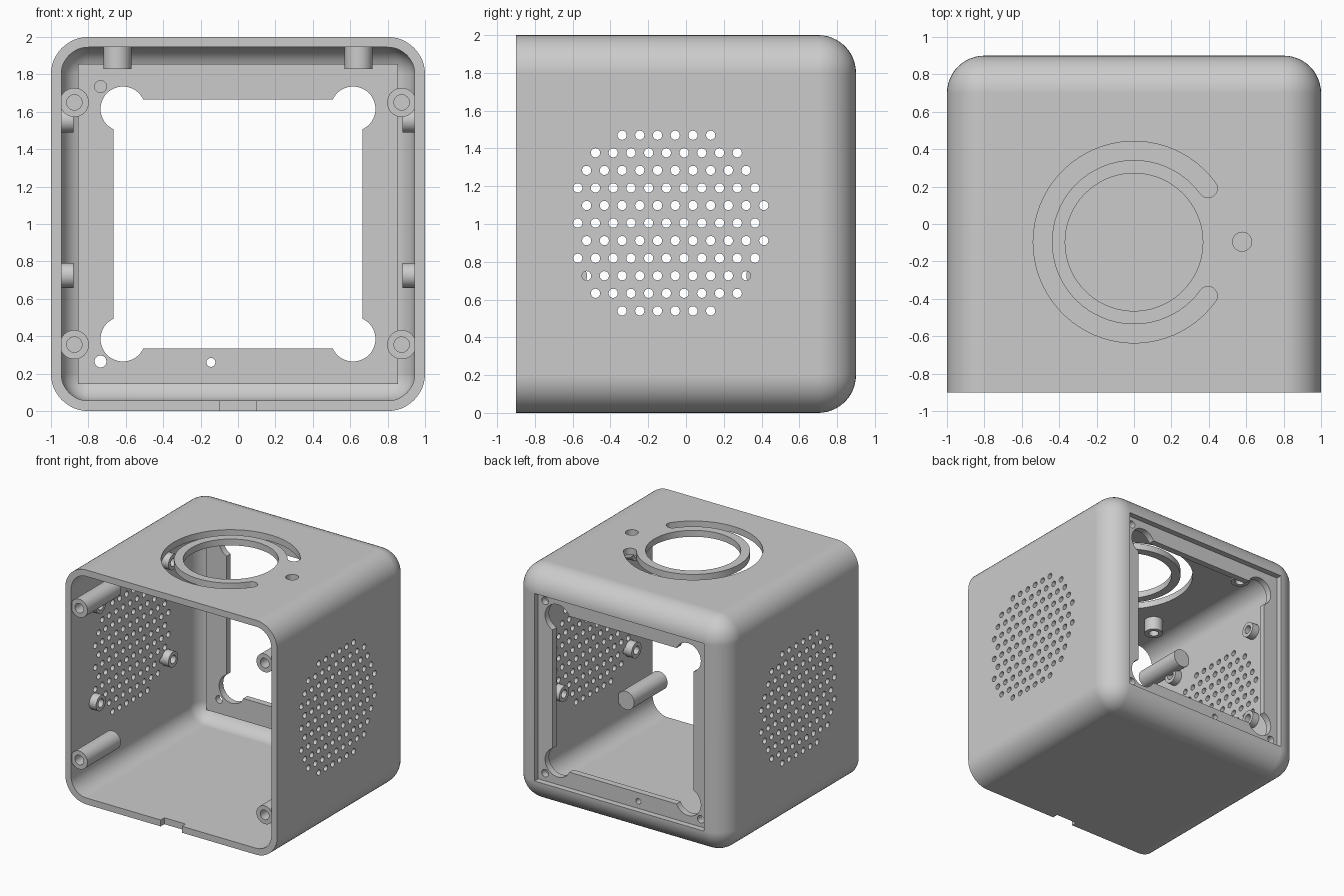
import bpy, bmesh, math
from mathutils import Matrix, Vector

old = bpy.data.objects.get("Cube")
if old:
    bpy.data.objects.remove(old, do_unlink=True)

grey = bpy.data.materials.new("light grey plastic")
grey.use_nodes = True
colour = (0.6, 0.6, 0.6, 1)
grey.diffuse_color = colour
grey.node_tree.nodes["Principled BSDF"].inputs["Base Color"].default_value = colour


def finish(bm, name):
    bmesh.ops.recalc_face_normals(bm, faces=bm.faces)
    mesh = bpy.data.meshes.new(name)
    bm.to_mesh(mesh)
    bm.free()
    mesh.materials.append(grey)
    obj = bpy.data.objects.new(name, mesh)
    bpy.context.collection.objects.link(obj)
    return obj


def smooth(obj):
    bpy.ops.object.select_all(action="DESELECT")
    obj.select_set(True)
    bpy.context.view_layer.objects.active = obj
    bpy.ops.object.shade_smooth_by_angle(angle=math.radians(35))


def box(name, low, high, bevel=0):
    """Box between two corners; a bevel rounds every edge away from the open front."""
    low, high = Vector(low), Vector(high)
    bm = bmesh.new()
    bmesh.ops.create_cube(bm, size=1)
    for v in bm.verts:
        v.co = (low + high) / 2 + v.co * (high - low)
    if bevel:
        edges = [e for e in bm.edges if max(v.co.y for v in e.verts) > 0]
        bmesh.ops.bevel(bm, geom=edges, offset=bevel, segments=12, profile=0.5, affect="EDGES")
    return finish(bm, name)


TURN = {"x": Matrix.Rotation(math.pi / 2, 4, "Y"),
        "y": Matrix.Rotation(math.pi / 2, 4, "X"),
        "z": Matrix.Identity(4)}


def rods(name, axis, spots, length):
    """Separate round rods in one mesh; each spot is (centre, radius, sides)."""
    bm = bmesh.new()
    for centre, radius, sides in spots:
        bmesh.ops.create_cone(bm, cap_ends=True, segments=sides, radius1=radius, radius2=radius,
                              depth=length, matrix=Matrix.Translation(centre) @ TURN[axis])
    return finish(bm, name)


def boss(name, tip, direction, radius, bore, length, depth):
    """Round boss starting at its tip, with a blind bore."""
    bm = bmesh.new()
    profile = [(0, depth), (bore, depth), (bore, 0), (radius, 0), (radius, length), (0, length)]
    verts = [bm.verts.new((r, 0, h)) for r, h in profile]
    edges = [bm.edges.new(pair) for pair in zip(verts, verts[1:])]
    bmesh.ops.spin(bm, geom=verts + edges, cent=(0, 0, 0), axis=(0, 0, 1),
                   angle=math.tau, steps=32, use_duplicate=False)
    bmesh.ops.remove_doubles(bm, verts=bm.verts, dist=0.0001)
    turn = Vector(direction).to_track_quat("Z", "Y").to_matrix().to_4x4()
    bmesh.ops.transform(bm, matrix=Matrix.Translation(tip) @ turn, verts=bm.verts)
    smooth(finish(bm, name))


def arc_slot(name, centre, radius, half, start, stop, low, high):
    """Curved slot with round ends, extruded upward."""
    def arc(c, r, a, b, n):
        return [(c[0] + r * math.cos(a + (b - a) * i / n),
                 c[1] + r * math.sin(a + (b - a) * i / n)) for i in range(n + 1)]

    def end(a):
        return centre[0] + radius * math.cos(a), centre[1] + radius * math.sin(a)

    outline = arc(centre, radius + half, start, stop, 56)
    outline += arc(end(stop), half, stop, stop + math.pi, 10)[1:-1]
    outline += arc(centre, radius - half, stop, start, 56)
    outline += arc(end(start), half, start + math.pi, start + math.tau, 10)[1:-1]
    bm = bmesh.new()
    face = bm.faces.new([bm.verts.new((x, y, low)) for x, y in outline])
    top = bmesh.ops.extrude_face_region(bm, geom=[face])["geom"]
    bmesh.ops.translate(bm, vec=(0, 0, high - low),
                        verts=[g for g in top if isinstance(g, bmesh.types.BMVert)])
    return finish(bm, name)


# Rounded shell, hollow and open at the front
WALL = 0.055
body = box("case_body", (-1, -0.9, 0), (1, 0.9, 2), 0.2)
steps = [("DIFFERENCE", box("cavity_cutter", (-1 + WALL, -1.1, WALL),
                            (1 - WALL, 0.9 - WALL, 2 - WALL), 0.2 - WALL))]

# Back panel: thickened inside, pocketed outside, with a window
steps.append(("UNION", box("back_panel_block", (-0.855, 0.795, 0.145), (0.855, 0.87, 1.855))))
cutters = [box("pocket_cutter", (-0.8, 0.85, 0.2), (0.8, 1, 1.8)),
           box("window_cutter", (-0.665, 0.7, 0.335), (0.665, 1, 1.665)),
           box("cable_notch_cutter", (-0.1, -1, -0.1), (0.1, -0.85, 0.1))]
corners = [(sx, sz) for sx in (-1, 1) for sz in (-1, 1)]
panel = [((sx * 0.615, 0.85, 1 + sz * 0.615), 0.12, 48) for sx, sz in corners]
panel += [((sx * 0.735, 0.85, 1 + sz * 0.735), 0.032, 24) for sx, sz in corners]
panel.append(((-0.145, 0.85, 0.26), 0.024, 20))
cutters.append(rods("panel_hole_cutter", "y", panel, 0.3))

# Speaker grilles: staggered rows of holes through both sides
PITCH = 0.0938
rows = [(11, 0), (11, 0.5), (11, 0), (10, 0.5), (9, 1), (6, 2.5)]
grille = []
for row in range(-5, 6):
    count, shift = rows[abs(row)]
    for i in range(count):
        grille.append(((0, -0.573 + PITCH * (shift + i), 1.005 + 0.093 * row), 0.0245, 16))
cutters.append(rods("grille_cutter", "x", grille, 2.4))

# Top: round opening, curved slot around it and a small button hole
cutters.append(rods("top_hole_cutter", "z",
                    [((0, -0.097, 2), 0.368, 72), ((0.578, -0.095, 2), 0.051, 28)], 0.4))
cutters.append(arc_slot("top_slot_cutter", (0, -0.097), 0.489, 0.05,
                        math.radians(36), math.radians(324), 1.85, 2.1))

steps += [("DIFFERENCE", c) for c in cutters]
for operation, tool in steps:
    tool.hide_render = True
    mod = body.modifiers.new(tool.name, "BOOLEAN")
    mod.operation, mod.object, mod.solver = operation, tool, "EXACT"

# Bake the cuts into the body and drop the helpers
graph = bpy.context.evaluated_depsgraph_get()
baked = bpy.data.meshes.new_from_object(body.evaluated_get(graph))
body.modifiers.clear()
body.data = baked
baked.materials.clear()
baked.materials.append(grey)
for poly in baked.polygons:
    poly.material_index = 0
for _, tool in steps:
    bpy.data.objects.remove(tool, do_unlink=True)
smooth(body)
body.modifiers.new("even_shading", "WEIGHTED_NORMAL").keep_sharp = True

# Screw posts at the front, bosses on the side walls and under the top
for side, s in (("left", 1), ("right", -1)):
    for level, z in (("lower", 0.355), ("upper", 1.65)):
        boss(f"{side}_{level}_front_post", (s * 0.875, -0.89, z), (0, 1, 0), 0.078, 0.041, 0.45, 0.25)
    for level, z in (("lower", 0.725), ("upper", 1.555)):
        for place, y in (("front", -0.59), ("back", 0.385)):
            boss(f"{side}_{level}_{place}_speaker_boss", (s * 0.88, y, z), (s, 0, 0),
                 0.066, 0.035, 0.09, 0.065)
    for place, y in (("front", -0.52), ("back", 0.57)):
        boss(f"{side}_{place}_top_boss", (s * 0.645, y, 1.83), (0, 0, 1), 0.075, 0.04, 0.14, 0.115)
